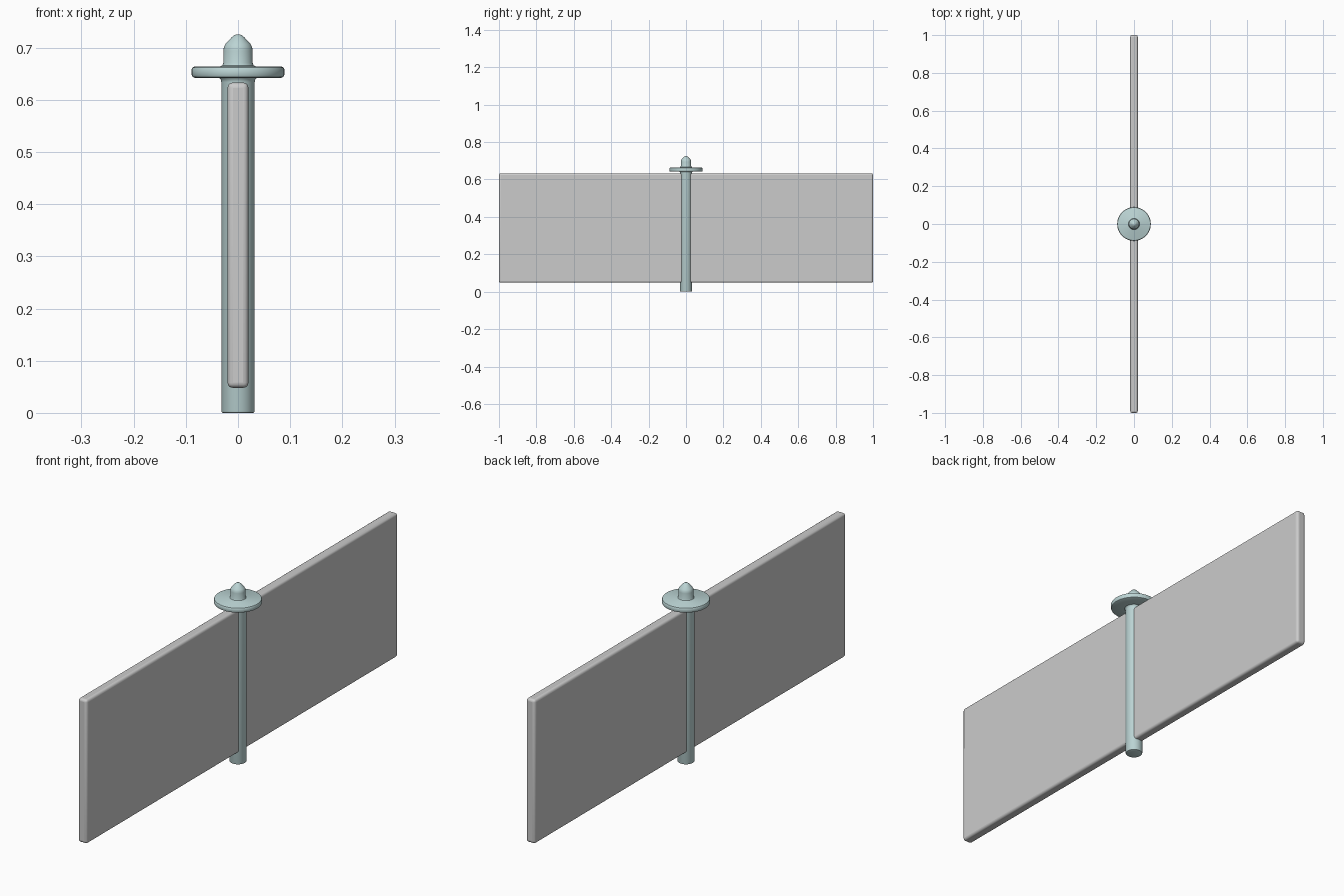
import bpy, bmesh, math

if "Cube" in bpy.data.objects:
    bpy.data.objects.remove(bpy.data.objects["Cube"])


def finish(obj, angle=35):
    bpy.ops.object.select_all(action='DESELECT')
    obj.select_set(True)
    bpy.context.view_layer.objects.active = obj
    bpy.ops.object.shade_smooth_by_angle(angle=math.radians(angle))


def lathe(name, profile, mat, sides=48):
    """Closed solid of revolution from (radius, z) points."""
    bm = bmesh.new()
    rings = []
    for r, z in profile:
        if r == 0:
            rings.append([bm.verts.new((0, 0, z))] * sides)
        else:
            rings.append([bm.verts.new((r * math.cos(2 * math.pi * i / sides),
                                        r * math.sin(2 * math.pi * i / sides), z))
                          for i in range(sides)])
    for a, b in zip(rings, rings[1:]):
        for i in range(sides):
            j = (i + 1) % sides
            bm.faces.new(list(dict.fromkeys((a[i], a[j], b[j], b[i]))))
    bmesh.ops.recalc_face_normals(bm, faces=bm.faces)
    mesh = bpy.data.meshes.new(name)
    bm.to_mesh(mesh)
    bm.free()
    obj = bpy.data.objects.new(name, mesh)
    bpy.context.collection.objects.link(obj)
    mesh.materials.append(mat)
    finish(obj)
    return obj


metal = bpy.data.materials.new("pale_teal")
metal.diffuse_color = (0.50, 0.66, 0.66, 1)
metal.use_nodes = True
metal.node_tree.nodes["Principled BSDF"].inputs["Base Color"].default_value = metal.diffuse_color

# Post, collar disc and pointed finial turned as one piece
lathe("post_with_collar", [
    (0, 0), (0.029, 0), (0.031, 0.001), (0.032, 0.004),
    (0.032, 0.634), (0.033, 0.639), (0.036, 0.642),
    (0.083, 0.642), (0.087, 0.644), (0.089, 0.648),
    (0.089, 0.658), (0.087, 0.662), (0.083, 0.664),
    (0.034, 0.664), (0.030, 0.666), (0.028, 0.671),
    (0.028, 0.694), (0.027, 0.701), (0.024, 0.707),
    (0.012, 0.720), (0.008, 0.7235), (0.004, 0.725), (0, 0.7255),
], metal)

# Long thin panel with rounded edges
bpy.ops.mesh.primitive_cube_add(size=1, location=(0, 0, 0.3405))
panel = bpy.context.object
panel.name = "panel"
panel.scale = (0.04, 2.0, 0.585)
bpy.ops.object.transform_apply(location=False, rotation=False, scale=True)
finish(panel)
bevel = panel.modifiers.new("rounded_edges", 'BEVEL')
bevel.width = 0.01
bevel.segments = 4
